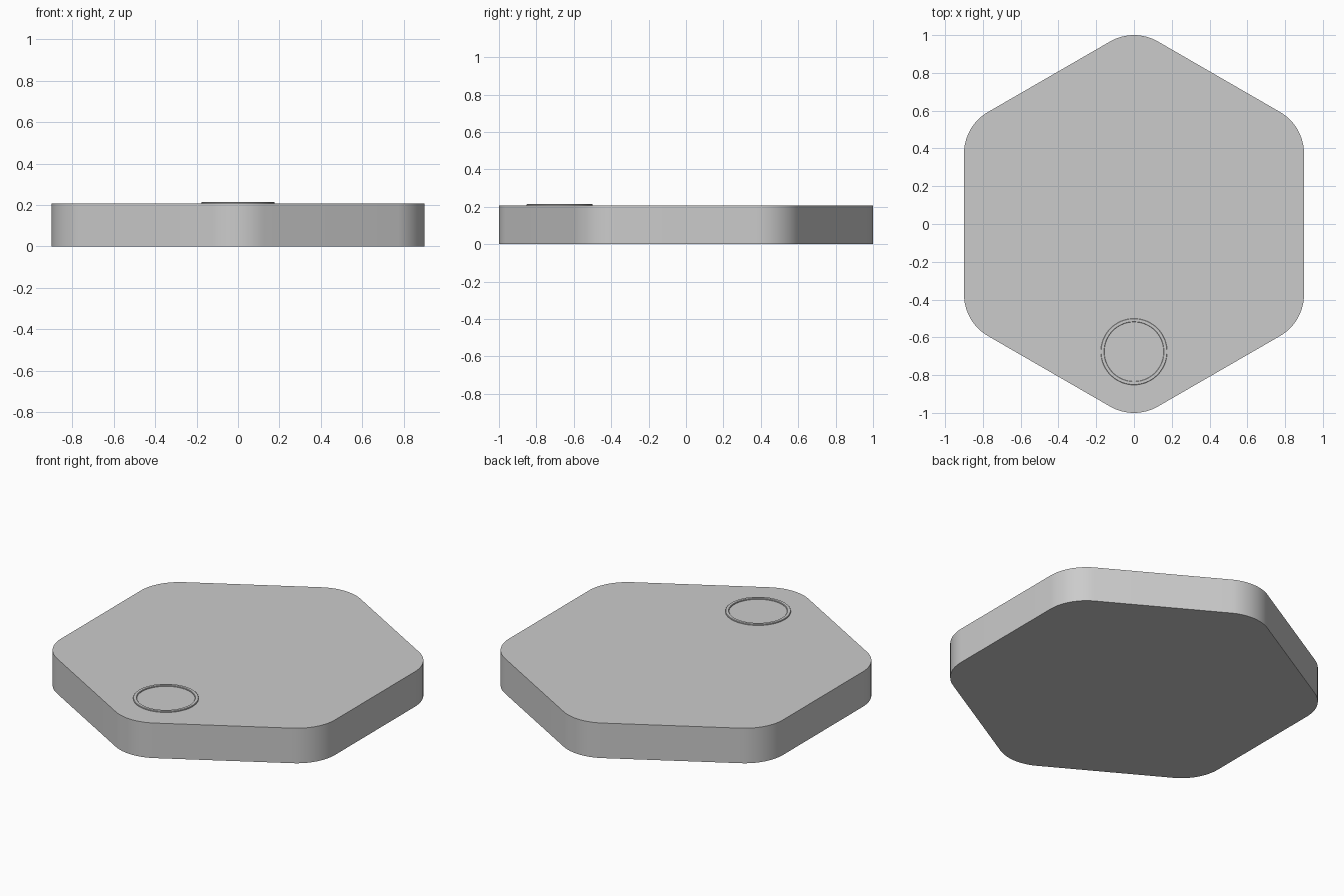
import bpy, bmesh
from math import sin, cos, pi, radians

if "Cube" in bpy.data.objects:
    bpy.data.objects.remove(bpy.data.objects["Cube"])

H, APOTHEM, R = 0.208, 0.9, 0.254
SEG = 16  # steps per rounded corner


def add_object(name, bm):
    bmesh.ops.recalc_face_normals(bm, faces=bm.faces[:])
    me = bpy.data.meshes.new(name)
    bm.to_mesh(me)
    bm.free()
    ob = bpy.data.objects.new(name, me)
    bpy.context.collection.objects.link(ob)
    bpy.ops.object.select_all(action='DESELECT')
    ob.select_set(True)
    bpy.context.view_layer.objects.active = ob
    bpy.ops.object.shade_smooth_by_angle(angle=radians(30))
    return ob


# Hexagonal plate with rounded corners
bm = bmesh.new()
outline = []
corner_dist = (APOTHEM - R) / cos(pi / 6)
for k in range(6):
    mid = pi / 2 + k * pi / 3
    cx, cy = corner_dist * cos(mid), corner_dist * sin(mid)
    for i in range(SEG + 1):
        a = mid - pi / 6 + i * pi / 3 / SEG
        outline.append(bm.verts.new((cx + R * cos(a), cy + R * sin(a), 0)))
base = bm.faces.new(outline)
top = bmesh.ops.extrude_face_region(bm, geom=[base], use_keep_orig=True)
bmesh.ops.translate(bm, vec=(0, 0, H),
                    verts=[g for g in top["geom"] if isinstance(g, bmesh.types.BMVert)])
add_object("hexagon_plate", bm)

# Thin raised ring near the front corner, a swept cross-section
profile = [(0.157, H - 0.01), (0.157, H + 0.005), (0.159, H + 0.007),
           (0.174, H + 0.007), (0.176, H + 0.005), (0.176, H - 0.01)]
N = 64
bm = bmesh.new()
rings = [[bm.verts.new((r * cos(2 * pi * i / N), r * sin(2 * pi * i / N), z))
          for r, z in profile] for i in range(N)]
for i in range(N):
    a, b = rings[i], rings[(i + 1) % N]
    for j in range(len(profile)):
        k = (j + 1) % len(profile)
        bm.faces.new((a[j], b[j], b[k], a[k]))
ring = add_object("raised_ring", bm)
ring.location = (0, -0.676, 0)
